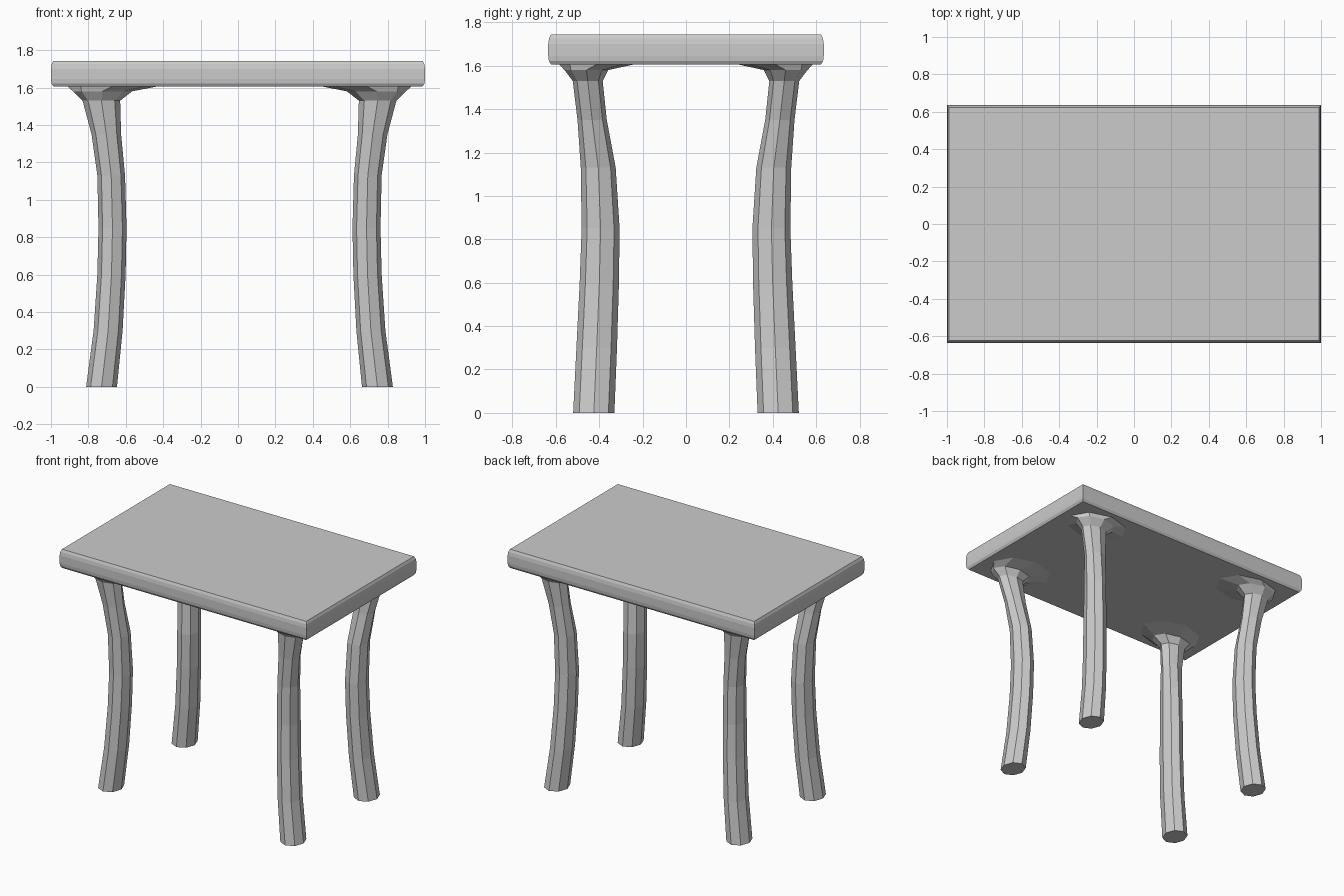
import bpy, bmesh
from math import cos, sin, pi

cube = bpy.data.objects.get("Cube")
if cube:
    bpy.data.objects.remove(cube, do_unlink=True)

GREY = (0.6, 0.6, 0.6, 1.0)
grey = bpy.data.materials.new("plain grey")
grey.use_nodes = True
grey.diffuse_color = GREY
grey.node_tree.nodes["Principled BSDF"].inputs["Base Color"].default_value = GREY


def loft(name, rings):
    """Skin a stack of equal-length point rings and cap both ends."""
    bm = bmesh.new()
    loops = [[bm.verts.new(p) for p in ring] for ring in rings]
    n = len(loops[0])
    for low, high in zip(loops, loops[1:]):
        for i in range(n):
            j = (i + 1) % n
            bm.faces.new((low[i], low[j], high[j], high[i]))
    bm.faces.new(loops[0])
    bm.faces.new(loops[-1])
    bmesh.ops.recalc_face_normals(bm, faces=bm.faces)
    mesh = bpy.data.meshes.new(name)
    bm.to_mesh(mesh)
    bm.free()
    mesh.materials.append(grey)
    obj = bpy.data.objects.new(name, mesh)
    bpy.context.collection.objects.link(obj)
    return obj


# Table top: slab with gently rounded rim, as (height, inset)
RIM = [(1.605, 0.014), (1.622, 0.003), (1.645, 0), (1.70, 0),
       (1.725, 0.004), (1.743, 0.012)]
CORNERS = [(-1, -1), (1, -1), (1, 1), (-1, 1)]
loft("table_top", [[(sx * (1 - d), sy * (0.635 - d), z) for sx, sy in CORNERS]
                   for z, d in RIM])

# Curved leg: (height, inner x, outer x, inner y, outer y), flaring at the top
LEG = [
    (0.00, 0.655, 0.820, 0.330, 0.520),
    (0.30, 0.625, 0.780, 0.318, 0.505),
    (0.60, 0.609, 0.760, 0.309, 0.490),
    (0.85, 0.604, 0.754, 0.306, 0.481),
    (1.13, 0.612, 0.760, 0.324, 0.485),
    (1.35, 0.633, 0.791, 0.365, 0.500),
    (1.53, 0.638, 0.839, 0.384, 0.522),
    (1.58, 0.574, 0.890, 0.358, 0.560),
    (1.606, 0.440, 0.920, 0.240, 0.585),
]
SIDES = 8
SHIFT = 0.008


def octagon(z, x0, x1, y0, y1, sx, sy):
    ring = []
    for k in range(SIDES):
        a = 2 * pi * k / SIDES
        x = (x0 + x1) / 2 + (x1 - x0) / 2 * cos(a)
        y = (y0 + y1) / 2 + (y1 - y0) / 2 * sin(a)
        ring.append((sx * x + SHIFT, sy * y, z))
    return ring


for end, sy in (("front", -1), ("back", 1)):
    for side, sx in (("left", 1), ("right", -1)):
        loft(f"{end}_{side}_leg", [octagon(*row, sx, sy) for row in LEG])
